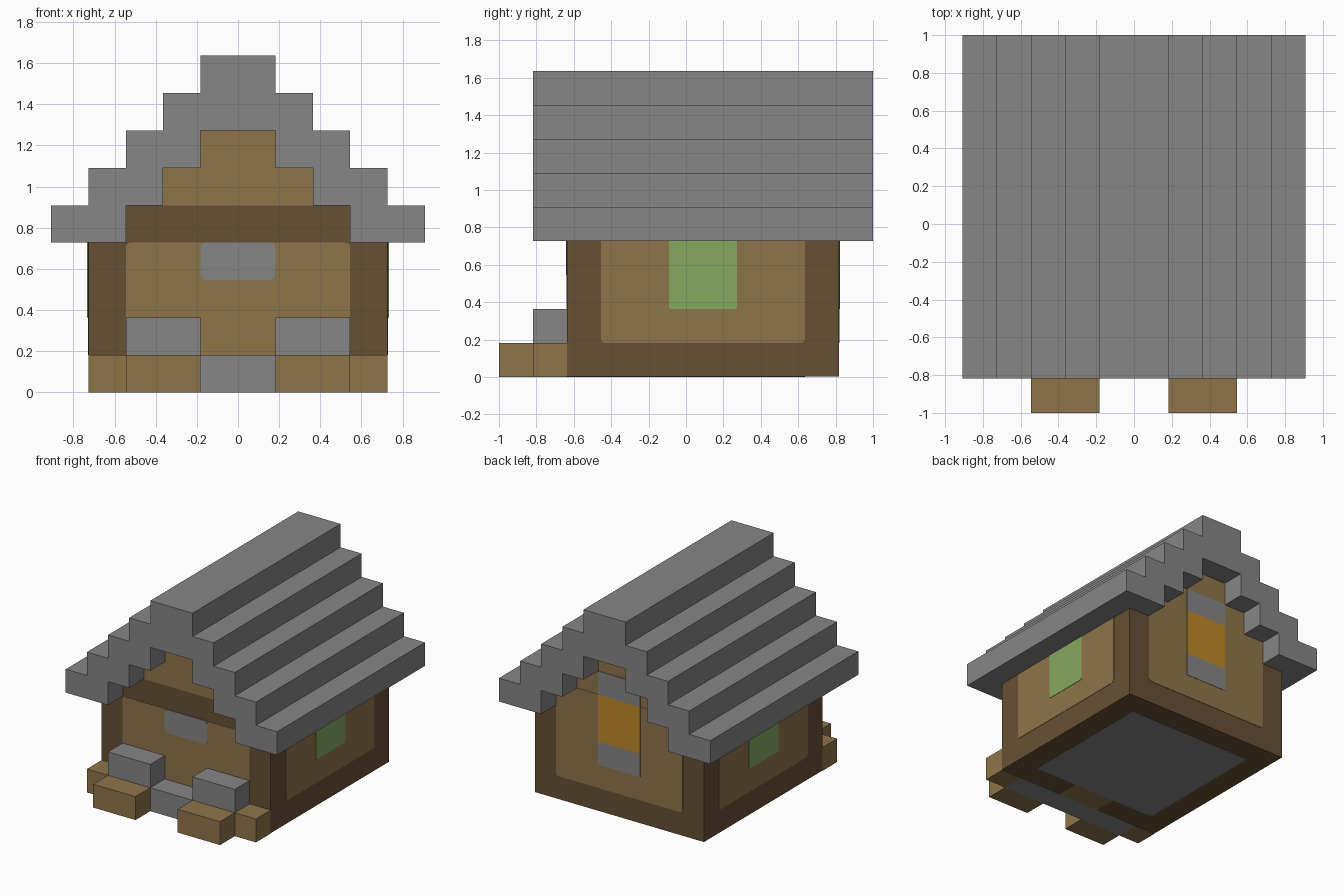
import bpy, bmesh
from math import sin, cos, radians
from mathutils import Vector

cube = bpy.data.objects.get("Cube")
if cube:
    bpy.data.objects.remove(cube, do_unlink=True)

U = 2 / 11          # block size
THIN = 0.015        # plate thickness, in blocks
ROUND = 0.13        # panel corner radius, in blocks
FRONT, BACK, SIDE = -3.5, 4.5, 4


def material(name, rgb):
    lin = [((c / 255 + 0.055) / 1.055) ** 2.4 for c in rgb]
    mat = bpy.data.materials.new(name)
    mat.use_nodes = True
    mat.diffuse_color = (*lin, 1)
    bsdf = next(n for n in mat.node_tree.nodes if n.type == 'BSDF_PRINCIPLED')
    bsdf.inputs["Base Color"].default_value = (*lin, 1)
    return mat


stone = material("grey stone", (134, 134, 134))
planks = material("light wood", (143, 117, 74))
timber = material("dark wood", (103, 80, 52))
green = material("green glass", (134, 170, 96))
amber = material("amber glass", (191, 136, 40))


def prism(name, outline, axis, d0, d1, mat):
    """Extrude a flat outline along an axis, in block units."""
    place = {'x': lambda a, b, d: (d, a, b),
             'y': lambda a, b, d: (a, d, b),
             'z': lambda a, b, d: (a, b, d)}[axis]
    bm = bmesh.new()
    face = bm.faces.new([bm.verts.new(Vector(place(a, b, d0)) * U) for a, b in outline])
    new = bmesh.ops.extrude_face_region(bm, geom=[face])["geom"]
    shift = Vector(place(0, 0, d1 - d0)) * U
    bmesh.ops.translate(bm, vec=shift, verts=[v for v in new if isinstance(v, bmesh.types.BMVert)])
    bmesh.ops.recalc_face_normals(bm, faces=bm.faces)
    mesh = bpy.data.meshes.new(name)
    bm.to_mesh(mesh)
    bm.free()
    mesh.materials.append(mat)
    obj = bpy.data.objects.new(name, mesh)
    bpy.context.collection.objects.link(obj)
    return obj


def rect(a0, a1, b0, b1, low=0, high=0):
    """Rectangle outline with optional rounded low and high corners."""
    pts = []
    corners = [(a0, b0, 1, 1, low, 180), (a1, b0, -1, 1, low, 270),
               (a1, b1, -1, -1, high, 0), (a0, b1, 1, -1, high, 90)]
    for a, b, sa, sb, r, start in corners:
        if not r:
            pts.append((a, b))
            continue
        for step in range(4):
            t = radians(start + step * 30)
            pts.append((a + sa * r + r * cos(t), b + sb * r + r * sin(t)))
    return pts


def box(name, x0, x1, y0, y1, z0, z1, mat):
    return prism(name, rect(x0, x1, z0, z1), 'y', y0, y1, mat)


def mirrored(half):
    """Complete a right-half outline across the middle."""
    return half + [(-a, b) for a, b in reversed(half)]


# House body and the stepped gable above it
prism("house_body", mirrored([(SIDE, THIN), (SIDE, 4), (3, 4), (3, 5)]), 'y', FRONT, BACK, timber)
prism("gable", mirrored([(2, 5), (2, 6), (1, 6), (1, 7)]), 'y', FRONT, BACK, planks)

# Stepped roof: outer stairs going down, inner stairs going back up
outer, inner = [], []
for i in range(5):
    outer += [(i + 1, 9 - i), (i + 1, 8 - i)]
for i in range(3):
    inner += [(3 - i, 4 + i), (3 - i, 5 + i)]
prism("roof", mirrored(outer + inner)[:], 'y', -4.5, 5.5, stone)

# Front wall panel and window
prism("front_panel", rect(-3, 3, 0.5, 4, high=ROUND), 'y', FRONT - THIN, FRONT, planks)
prism("front_window", rect(-1, 1, 3, 4, ROUND, ROUND), 'y', FRONT - 2 * THIN, FRONT, stone)

# Back wall panel with a framed amber window
prism("back_panel", rect(-3, 3, 1, 5, low=ROUND), 'y', BACK, BACK + THIN, planks)
for name, z0, z1, mat in (("back_sill", 2, 3, stone), ("back_window", 3, 5, amber),
                          ("back_lintel", 5, 6, stone)):
    prism(name, rect(-1, 1, z0, z1), 'y', BACK, BACK + 2 * THIN, mat)

# Side panels and green windows
for side, s in (("left", 1), ("right", -1)):
    x = s * SIDE
    prism(side + "_panel", rect(-2.5, 3.5, 1, 4, low=ROUND), 'x', x, x + s * THIN, planks)
    prism(side + "_window", rect(-0.5, 1.5, 2, 4, low=ROUND / 2), 'x', x, x + s * 2 * THIN, green)

# Floor plates under the house
prism("floor_panel", rect(-3, 3, -2.5, 3.5, ROUND, ROUND), 'z', 0, THIN, stone)
prism("door_sill", rect(-1, 1, FRONT, -2.5), 'z', 0, THIN, planks)

# Front step, low walls and wooden blocks
box("front_step", -3, 3, -4.5, FRONT, 0, 1, stone)
for side, s in (("left", 1), ("right", -1)):
    x0, x1 = sorted((s, 3 * s))
    box(side + "_low_wall", x0, x1, -4.5, FRONT, 1, 2, stone)
    box(side + "_front_block", x0, x1, -5.5, -4.5, 0, 1, planks)
    x0, x1 = sorted((3 * s, 4 * s))
    box(side + "_end_block", x0, x1, -4.5, FRONT, 0, 1, planks)
